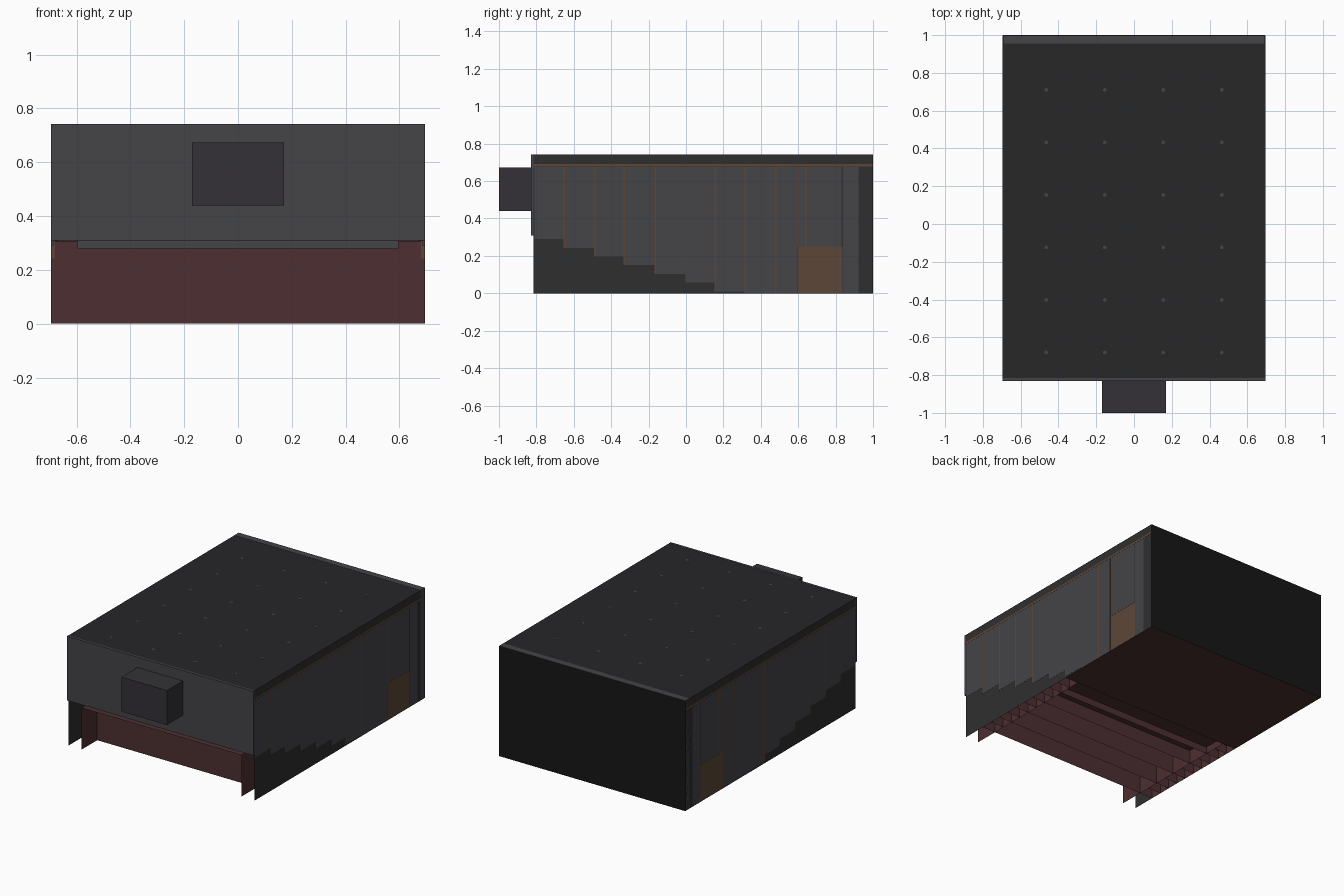
import bpy, bmesh

if "Cube" in bpy.data.objects:
    bpy.data.objects.remove(bpy.data.objects["Cube"])

X, Y0, Y1, H = 0.695, -0.815, 1.0, 0.742     # hall half width, ends, height
W = X - 0.0008                               # side wall sheet, just inside the panel faces
AISLE = 0.595                                # inner edge of the side stairs


def mat(name, r, g, b):
    m = bpy.data.materials.new(name)
    m.diffuse_color = (r, g, b, 1)
    m.use_nodes = True
    m.node_tree.nodes["Principled BSDF"].inputs["Base Color"].default_value = m.diffuse_color
    return m


SHELL = mat("shell_black", 0.028, 0.028, 0.030)
SCREEN_END = mat("screen_end_black", 0.008, 0.008, 0.008)
CEIL = mat("ceiling_black", 0.020, 0.020, 0.022)
GREY = mat("panel_grey", 0.058, 0.056, 0.063)
BOOTH = mat("booth_grey", 0.033, 0.031, 0.037)
RED = mat("carpet_red", 0.074, 0.028, 0.031)
WOOD = mat("wood_brown", 0.105, 0.062, 0.037)


def finish(name, bm, m, mirror=False):
    bmesh.ops.recalc_face_normals(bm, faces=bm.faces)
    me = bpy.data.meshes.new(name)
    bm.to_mesh(me)
    bm.free()
    me.materials.append(m)
    ob = bpy.data.objects.new(name, me)
    bpy.context.collection.objects.link(ob)
    if mirror:
        ob.modifiers.new("mirror", "MIRROR").use_axis[0] = True
    return ob


def quad(bm, *pts):
    return bm.faces.new([bm.verts.new(p) for p in pts])


def add_box(bm, x0, x1, y0, y1, z0, z1):
    for v in bmesh.ops.create_cube(bm, size=1)["verts"]:
        v.co = ((x0 + x1) / 2 + v.co.x * (x1 - x0),
                (y0 + y1) / 2 + v.co.y * (y1 - y0),
                (z0 + z1) / 2 + v.co.z * (z1 - z0))


def box(name, m, *dims, mirror=False):
    bm = bmesh.new()
    add_box(bm, *dims)
    return finish(name, bm, m, mirror)


def sheet(name, m, *pts, mirror=False):
    bm = bmesh.new()
    quad(bm, *pts)
    return finish(name, bm, m, mirror)


def step(bm, x0, x1, y, yb, z):
    # riser down to the ground, tread, and both sides; open underneath
    quad(bm, (x0, y, 0), (x1, y, 0), (x1, y, z), (x0, y, z))
    quad(bm, (x0, y, z), (x1, y, z), (x1, yb, z), (x0, yb, z))
    for x in (x0, x1):
        quad(bm, (x, y, 0), (x, yb, 0), (x, yb, z), (x, y, z))


# shell sheets: side walls, screen-end wall, ceiling, flat floor
sheet("side_wall", SHELL, (W, Y0, 0), (W, Y1, 0), (W, Y1, H), (W, Y0, H), mirror=True)
sheet("screen_end_wall", SCREEN_END, (-X, Y1, 0), (X, Y1, 0), (X, Y1, H), (-X, Y1, H))
sheet("ceiling", CEIL, (-X, Y0, H), (X, Y0, H), (X, 0.955, H), (-X, 0.955, H))
sheet("flat_floor", RED, (-W, 0.16, 0), (W, 0.16, 0), (W, Y1, 0), (-W, Y1, 0))

# screen surround, rear wall and projection booth
box("screen_surround", GREY, -W, W, 0.955, 0.999, 0.002, H + 0.001)
box("rear_wall", GREY, -X, X, -0.83, Y0, 0.31, H + 0.001)
box("projection_booth", BOOTH, -0.17, 0.17, -1.0, -0.829, 0.44, 0.673)

# six seating tiers
RISE, DEPTH = 0.0467, 0.162
bm = bmesh.new()
for i in range(6):
    y = 0.16 - i * DEPTH
    step(bm, -AISLE, AISLE, y, Y0 if i == 5 else y - DEPTH, RISE * (i + 1))
finish("seating_tiers", bm, RED)

# side stairs with half-height steps, ending at a top landing
bm = bmesh.new()
for k in range(1, 14):
    y = 0.16 - (k - 3) * DEPTH / 2
    if k < 13:
        step(bm, AISLE + 0.001, W - 0.001, y, y - DEPTH / 2, k * RISE / 2)
    else:
        quad(bm, (AISLE, y, 0), (W, y, 0), (W, y, 0.308), (AISLE, y, 0.308))
        quad(bm, (AISLE, y, 0.308), (W, y, 0.308), (W, Y0, 0.308), (AISLE, Y0, 0.308))
finish("side_stairs", bm, RED, mirror=True)

# acoustic wall panels: wedge plan, bottoms following the tiers
edges = [-0.813, -0.65, -0.488, -0.33, -0.165, 0.0, 0.157, 0.318, 0.48, 0.6]
bottoms = [0.31, 0.243, 0.197, 0.15, 0.103, 0.057, 0.01, 0.002, 0.002]
bottoms[0] = 0.29
spans = list(zip(edges, edges[1:], bottoms))
spans += [(0.6, 0.64, 0.25), (0.64, 0.835, 0.25), (0.835, 0.925, 0.002)]
bm = bmesh.new()
for a, b, z in spans:
    a, b = a + 0.004, b - 0.004
    inner = 0.69 if z == 0.29 else 0.67
    face = quad(bm, (X, a, z), (X, b, z), (inner, b, z), (0.685, a, z))
    top = bmesh.ops.extrude_face_region(bm, geom=[face], use_keep_orig=True)["geom"]
    for v in top:
        if isinstance(v, bmesh.types.BMVert):
            v.co.z = 0.676
finish("acoustic_panels", bm, GREY, mirror=True)

# wooden strips between panels, top rail and exit door
bm = bmesh.new()
for a, b, z in spans[1:-1]:
    add_box(bm, 0.68, X - 0.0002, a - 0.004, a + 0.004, z, 0.676)
add_box(bm, 0.675, X, Y0, Y1 - 0.001, 0.677, 0.69)
finish("wood_trim", bm, WOOD, mirror=True)
box("exit_door", WOOD, 0.68, X, 0.6, 0.837, 0.002, 0.249, mirror=True)

# ceiling downlights
bm = bmesh.new()
for i in range(4):
    for j in range(6):
        vs = bmesh.ops.create_cone(bm, cap_ends=True, segments=12, radius1=0.01,
                                   radius2=0.01, depth=0.008)["verts"]
        bmesh.ops.translate(bm, verts=vs, vec=(-0.465 + i * 0.31, -0.68 + j * 0.278, H - 0.0035))
finish("downlights", bm, GREY)
